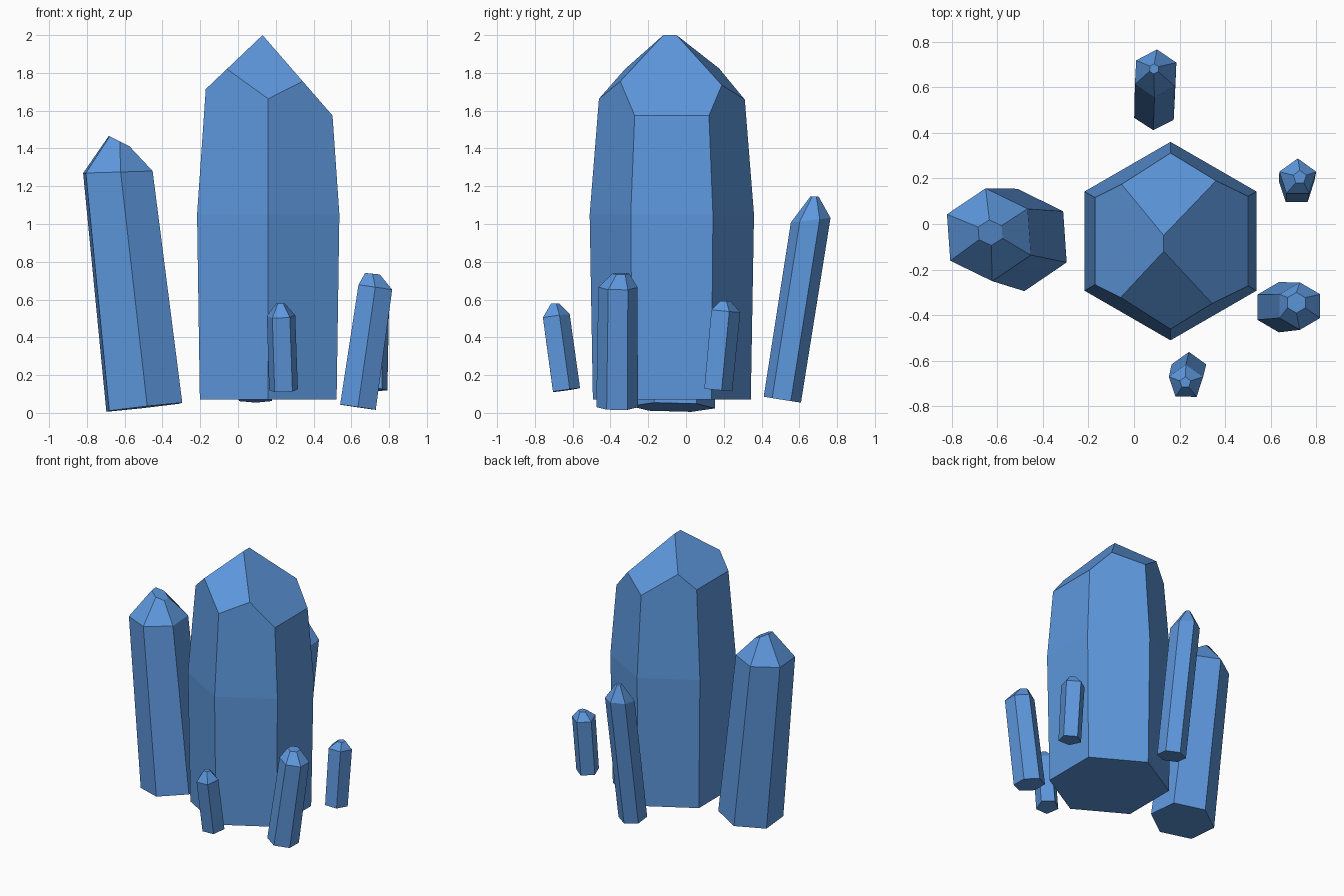
import bpy
import bmesh
from math import cos, sin, radians, tau
from mathutils import Vector

if "Cube" in bpy.data.objects:
    bpy.data.objects.remove(bpy.data.objects["Cube"], do_unlink=True)

UP = Vector((0, 0, 1))

# Single crystal colour
blue = bpy.data.materials.new("crystal_blue")
blue.use_nodes = True
colour = (0.11, 0.31, 0.72, 1)
blue.diffuse_color = colour
shader = next(n for n in blue.node_tree.nodes if n.type == "BSDF_PRINCIPLED")
shader.inputs["Base Color"].default_value = colour


def ring(bm, centre, radius, sides, angle, axis, normal):
    """Polygon around the axis, slid along it onto the plane with the given normal."""
    centre = Vector(centre)
    turn = UP.rotation_difference(axis)
    verts = []
    for i in range(sides):
        a = radians(angle) + tau * i / sides
        p = centre + turn @ Vector((radius * cos(a), radius * sin(a), 0))
        p += axis * (normal.dot(centre - p) / normal.dot(axis))
        verts.append(bm.verts.new(p))
    return verts


def skin(bm, rings):
    """Join the rings into a closed faceted column."""
    for low, high in zip(rings, rings[1:]):
        n = len(low)
        for i in range(n):
            j = (i + 1) % n
            bm.faces.new((low[i], low[j], high[j], high[i]))
    bm.faces.new(rings[0][::-1])
    bm.faces.new(rings[-1])


def finish(bm, name):
    bmesh.ops.recalc_face_normals(bm, faces=bm.faces[:])
    mesh = bpy.data.meshes.new(name)
    bm.to_mesh(mesh)
    bm.free()
    mesh.materials.append(blue)
    bpy.context.collection.objects.link(bpy.data.objects.new(name, mesh))


def shard(name, sides, angle, base, base_r, rim, rim_r, tip, tip_r,
          rim_normal=None, tip_normal=(0, 0, 1)):
    """Leaning crystal: base, shoulder rim and a small blunt tip."""
    bm = bmesh.new()
    axis = (Vector(rim) - Vector(base)).normalized()
    rim_n = Vector(rim_normal).normalized() if rim_normal else axis
    skin(bm, [ring(bm, base, base_r, sides, angle, axis, axis),
              ring(bm, rim, rim_r, sides, angle, axis, rim_n),
              ring(bm, tip, tip_r, sides, angle, axis, Vector(tip_normal).normalized())])
    finish(bm, name)


# Central crystal: swollen hexagonal column cut by four sloping planes
bm = bmesh.new()
column = [(0.07, 0.418), (1.05, 0.435), (2.4, 0.327)]
skin(bm, [ring(bm, (0.16, -0.075, z), r, 6, 30, UP, UP) for z, r in column])
roof = [((0.13, -0.085), (-0.95, 0)),   # left
        ((0.13, -0.085), (1.15, 0)),    # right
        ((0.13, -0.12), (0.1, -0.98)),  # front
        ((0.13, -0.05), (0.18, 0.93))]  # back
for (x, y), (sx, sy) in roof:
    bmesh.ops.bisect_plane(bm, geom=bm.verts[:] + bm.edges[:] + bm.faces[:], dist=1e-5,
                           plane_co=(x, y, 2.0), plane_no=Vector((sx, sy, 1)).normalized(),
                           clear_outer=True)
    bmesh.ops.holes_fill(bm, edges=[e for e in bm.edges if e.is_boundary], sides=0)
finish(bm, "central_crystal")

# Surrounding crystals
shard("large_side_crystal", 6, 34, (-0.496, -0.07, 0.03), 0.225,
      (-0.636, -0.047, 1.275), 0.204, (-0.63, -0.038, 1.44), 0.056,
      rim_normal=(-0.03, 0, 1), tip_normal=(0.5, 0, 1))
shard("back_crystal", 6, 27, (0.09, 0.51, 0.07), 0.1,
      (0.095, 0.66, 1.02), 0.102, (0.088, 0.68, 1.145), 0.022,
      rim_normal=(0, -0.12, 1))
shard("front_left_crystal", 6, 30, (0.635, -0.365, 0.03), 0.11,
      (0.727, -0.36, 0.665), 0.104, (0.712, -0.345, 0.737), 0.045,
      tip_normal=(0.1, 0, 1))
shard("small_back_left_crystal", 5, 18, (0.713, 0.163, 0.122), 0.082,
      (0.718, 0.203, 0.54), 0.085, (0.727, 0.205, 0.592), 0.03)
shard("small_front_crystal", 5, 18, (0.241, -0.64, 0.12), 0.08,
      (0.228, -0.694, 0.512), 0.079, (0.225, -0.695, 0.578), 0.025)
